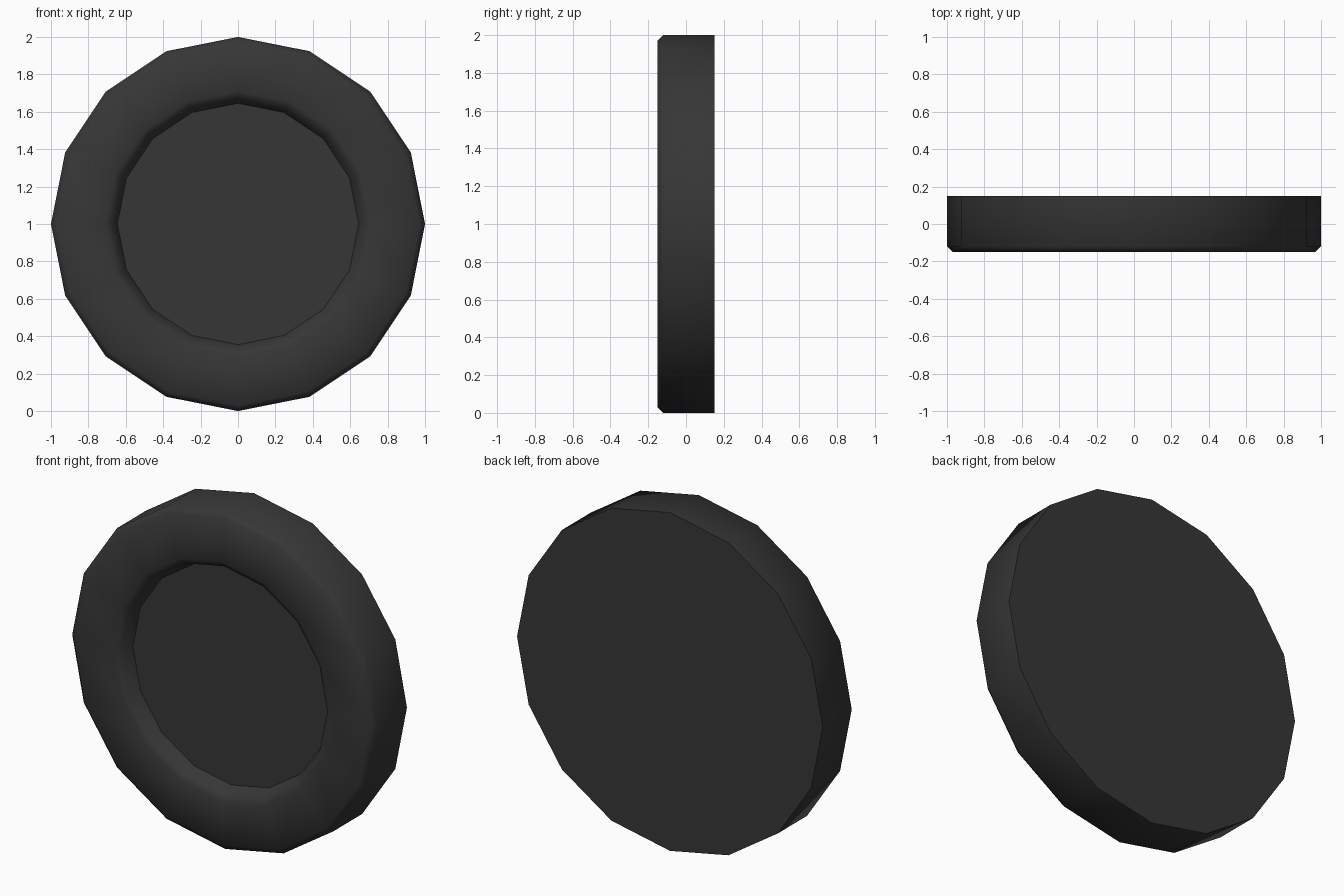
import bpy, bmesh, math

if "Cube" in bpy.data.objects:
    bpy.data.objects.remove(bpy.data.objects["Cube"])

SIDES = 16
# (radius, y) from back rim, over the front lip, to the recessed disc
PROFILE = [(1.0, 0.15), (1.0, -0.12), (0.97, -0.15), (0.71, -0.15), (0.675, -0.13), (0.645, -0.06)]

rubber = bpy.data.materials.new("dark_grey")
rubber.diffuse_color = (0.037, 0.037, 0.037, 1)
rubber.use_nodes = True
rubber.node_tree.nodes["Principled BSDF"].inputs["Base Color"].default_value = rubber.diffuse_color

bm = bmesh.new()


def ring(r, y):
    return [bm.verts.new((r * math.cos(2 * math.pi * i / SIDES), y,
                          1 + r * math.sin(2 * math.pi * i / SIDES)))
            for i in range(SIDES)]


# turned rim
rings = [ring(r, y) for r, y in PROFILE]
for a, b in zip(rings, rings[1:]):
    for i in range(SIDES):
        j = (i + 1) % SIDES
        bm.faces.new((a[i], a[j], b[j], b[i])).smooth = True

# flat back and recessed front disc, with sharp borders
for loop in (rings[0], rings[-1]):
    cap = bm.faces.new(loop)
    for e in cap.edges:
        e.smooth = False
bmesh.ops.recalc_face_normals(bm, faces=bm.faces)

mesh = bpy.data.meshes.new("wheel")
bm.to_mesh(mesh)
bm.free()
mesh.materials.append(rubber)
wheel = bpy.data.objects.new("wheel", mesh)
bpy.context.collection.objects.link(wheel)
